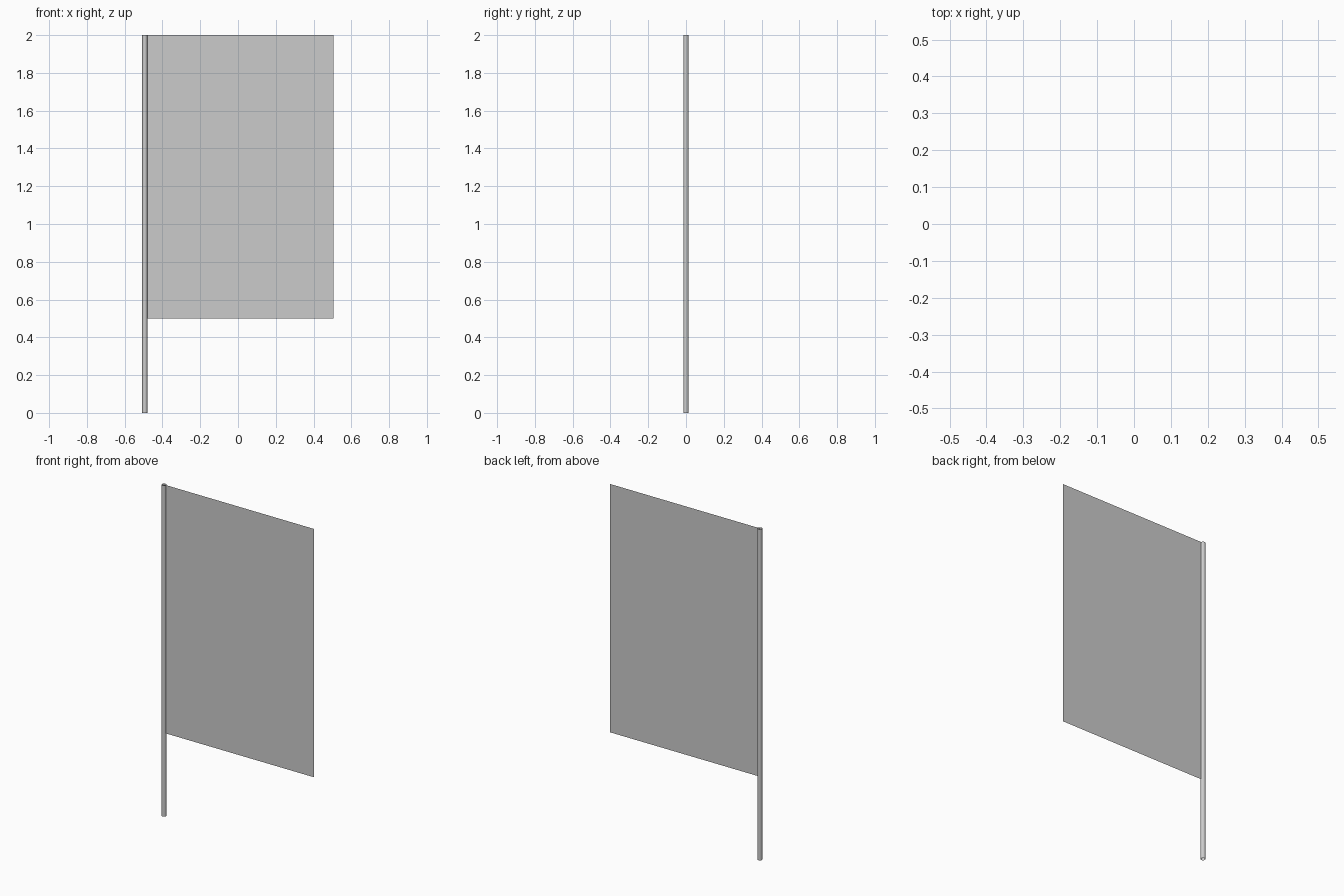
import bpy
import math

if "Cube" in bpy.data.objects:
    bpy.data.objects.remove(bpy.data.objects["Cube"])

POLE_X, POLE_R, HEIGHT = -0.4935, 0.0135, 2.0
CLOTH_WIDTH, CLOTH_BOTTOM = 1.0, 0.5

# Pole: slim open tube
bpy.ops.mesh.primitive_cylinder_add(vertices=16, radius=POLE_R, depth=HEIGHT,
                                    end_fill_type='NOTHING',
                                    location=(POLE_X, 0, HEIGHT / 2))
bpy.context.object.name = "pole"
bpy.ops.object.shade_smooth_by_angle(angle=math.radians(40))

# Flag cloth: single flat sheet hung from the pole axis
cloth_height = HEIGHT - CLOTH_BOTTOM
bpy.ops.mesh.primitive_plane_add(size=1, rotation=(math.radians(90), 0, 0),
                                 location=(POLE_X + CLOTH_WIDTH / 2, 0,
                                           CLOTH_BOTTOM + cloth_height / 2))
cloth = bpy.context.object
cloth.name = "flag_cloth"
cloth.scale = (CLOTH_WIDTH, cloth_height, 1)
bpy.ops.object.transform_apply(location=False, rotation=True, scale=True)
